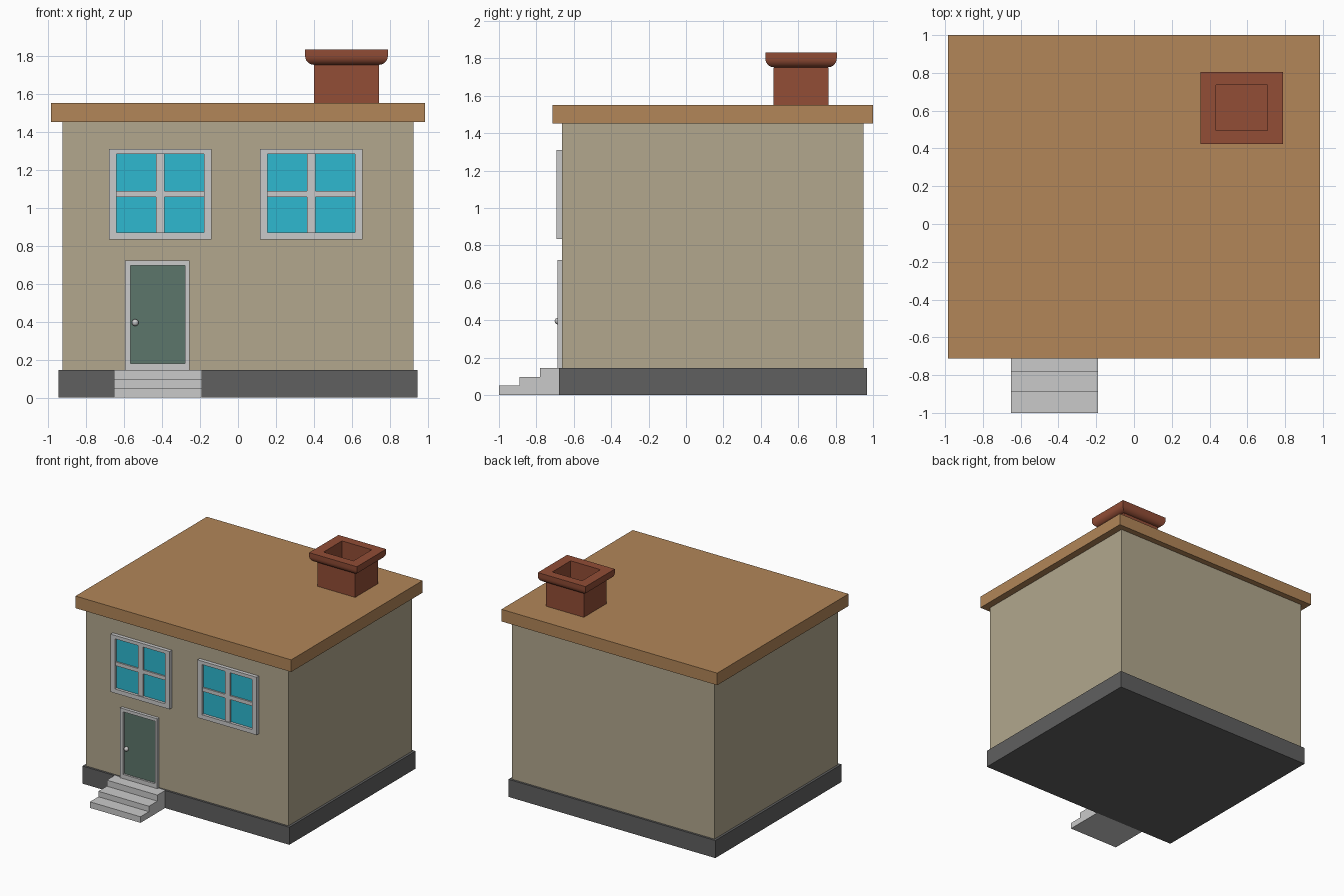
import bpy, bmesh, math
from mathutils import Vector

if "Cube" in bpy.data.objects:
    bpy.data.objects.remove(bpy.data.objects["Cube"])


def material(name, r, g, b):
    m = bpy.data.materials.new(name)
    lin = [((c / 255 + 0.055) / 1.055) ** 2.4 for c in (r, g, b)]
    m.diffuse_color = (*lin, 1)
    m.use_nodes = True
    m.node_tree.nodes["Principled BSDF"].inputs["Base Color"].default_value = m.diffuse_color
    return m


WALL = material("beige plaster", 178, 167, 141)
ROOF = material("tan roof", 178, 134, 88)
STONE = material("dark grey stone", 96, 96, 96)
TRIM = material("light grey trim", 202, 202, 202)
GLASS = material("cyan glass", 46, 185, 208)
DOOR = material("green door", 92, 118, 107)
BRICK = material("red brick", 146, 77, 54)


def finish(name, bm, mat):
    bmesh.ops.recalc_face_normals(bm, faces=bm.faces)
    me = bpy.data.meshes.new(name)
    bm.to_mesh(me)
    bm.free()
    me.materials.append(mat)
    ob = bpy.data.objects.new(name, me)
    bpy.context.collection.objects.link(ob)
    return ob


def box(name, mat, x0, x1, y0, y1, z0, z1):
    bm = bmesh.new()
    bmesh.ops.create_cube(bm, size=1)
    for v in bm.verts:
        v.co = Vector(((x0 + x1) / 2 + v.co.x * (x1 - x0),
                       (y0 + y1) / 2 + v.co.y * (y1 - y0),
                       (z0 + z1) / 2 + v.co.z * (z1 - z0)))
    return finish(name, bm, mat)


def loft(name, mat, loops, closed=False, cap_end=False):
    """Bridge a list of four-cornered loops."""
    bm = bmesh.new()
    rings = [[bm.verts.new(p) for p in lp] for lp in loops]
    for a in range(len(rings) if closed else len(rings) - 1):
        r, s = rings[a], rings[(a + 1) % len(rings)]
        for i in range(4):
            j = (i + 1) % 4
            bm.faces.new((r[i], r[j], s[j], s[i]))
    if cap_end:
        bm.faces.new(rings[-1])
    return finish(name, bm, mat)


def upright(x0, x1, z0, z1, y):
    return [(x0, y, z0), (x1, y, z0), (x1, y, z1), (x0, y, z1)]


def frame(name, outer, inner, y0, y1):
    loft(name, TRIM, [upright(*outer, y1), upright(*outer, y0),
                      upright(*inner, y0), upright(*inner, y1)], closed=True)


# House body
box("foundation", STONE, -0.945, 0.945, -0.68, 0.967, 0, 0.145)
box("walls", WALL, -0.925, 0.925, -0.663, 0.95, 0.145, 1.45)
box("roof_slab", ROOF, -0.985, 0.985, -0.713, 1.0, 1.45, 1.55)

# Windows with cross bars
for side, cx in (("left", -0.41), ("right", 0.385)):
    frame(side + "_window_frame", (cx - 0.27, cx + 0.27, 0.833, 1.31),
          (cx - 0.23, cx + 0.23, 0.868, 1.282), -0.693, -0.66)
    box(side + "_window_glass", GLASS, cx - 0.232, cx + 0.232, -0.67, -0.662, 0.866, 1.284)
    box(side + "_window_upright_bar", TRIM, cx - 0.022, cx + 0.022, -0.685, -0.662, 0.867, 1.283)
    box(side + "_window_cross_bar", TRIM, cx - 0.231, cx + 0.231, -0.683, -0.662, 1.056, 1.087)

# Door
frame("door_frame", (-0.595, -0.256, 0.145, 0.722), (-0.567, -0.278, 0.18, 0.696), -0.688, -0.66)
box("door_panel", DOOR, -0.569, -0.276, -0.672, -0.662, 0.178, 0.698)
bpy.ops.mesh.primitive_uv_sphere_add(segments=20, ring_count=12, radius=0.018,
                                     location=(-0.541, -0.684, 0.395))
knob = bpy.context.object
knob.name = "door_knob"
knob.data.materials.append(TRIM)
bpy.ops.object.shade_smooth()

# Entrance steps, extruded from a stair profile
profile = [(-0.68, 0), (-1, 0), (-1, 0.05), (-0.89, 0.05), (-0.89, 0.095),
           (-0.78, 0.095), (-0.78, 0.145), (-0.68, 0.145)]
bm = bmesh.new()
face = bm.faces.new([bm.verts.new((-0.652, y, z)) for y, z in profile])
ext = bmesh.ops.extrude_face_region(bm, geom=[face])["geom"]
bmesh.ops.translate(bm, vec=(0.462, 0, 0),
                    verts=[e for e in ext if isinstance(e, bmesh.types.BMVert)])
finish("entrance_steps", bm, TRIM)


# Chimney: shaft, rounded cap and hollow flue as one stack of rectangles
def flat(hx, hy, z, cx=0.571, cy=0.615):
    return [(cx - hx, cy - hy, z), (cx + hx, cy - hy, z),
            (cx + hx, cy + hy, z), (cx - hx, cy + hy, z)]


loops = [flat(0.172, 0.148, 1.549), flat(0.172, 0.148, 1.75)]
for i in range(7):
    a = math.radians(15 * i)
    out = 0.172 + 0.046 * math.sin(a)
    loops.append(flat(out, out - 0.027, 1.8 - 0.048 * math.cos(a)))
loops += [flat(0.218, 0.191, 1.832), flat(0.136, 0.12, 1.832), flat(0.136, 0.12, 1.56)]
chimney = loft("chimney", BRICK, loops, cap_end=True)
bpy.context.view_layer.objects.active = chimney
bpy.ops.object.select_all(action='DESELECT')
chimney.select_set(True)
bpy.ops.object.shade_smooth_by_angle(angle=math.radians(30))
